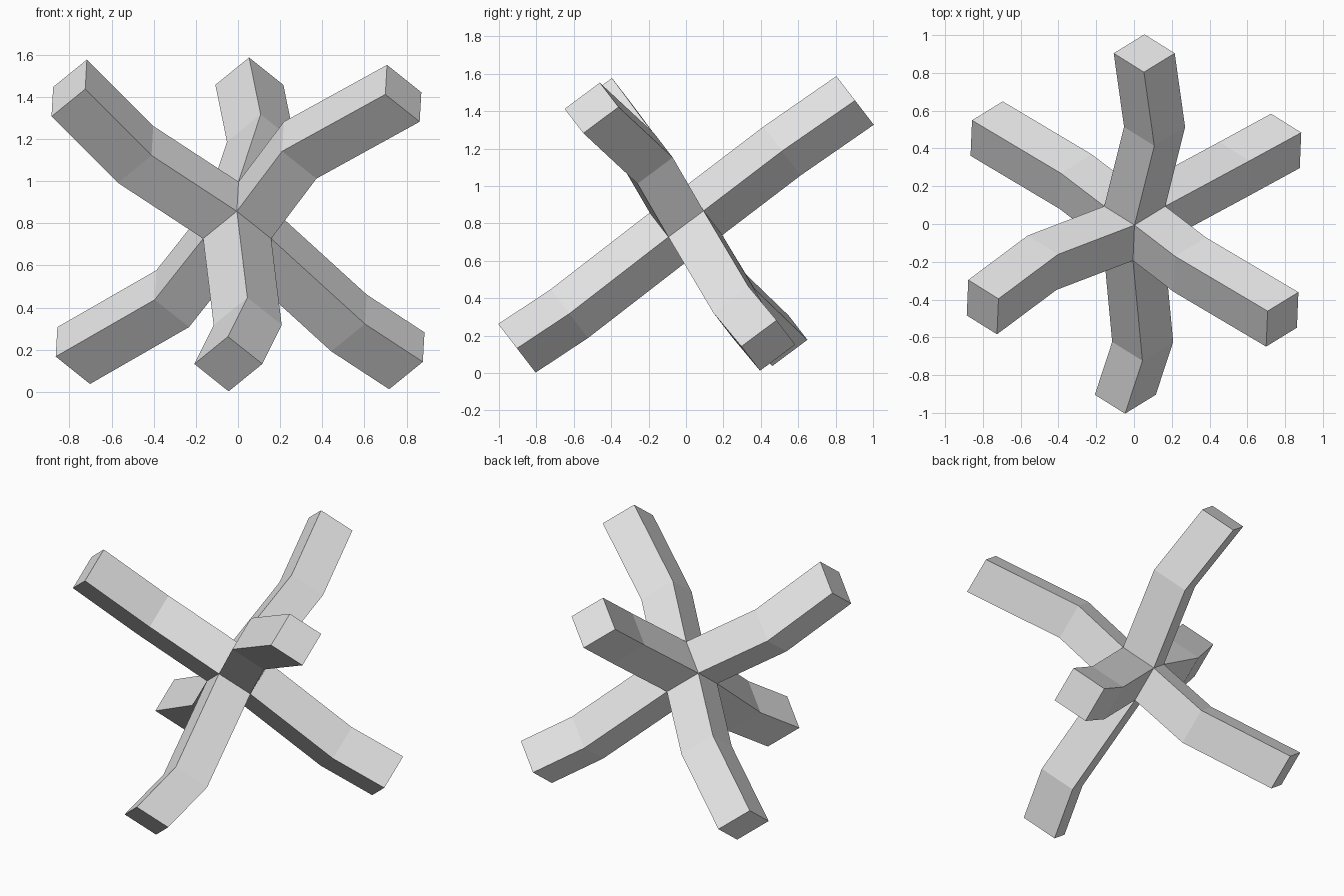
import bpy
import bmesh
from mathutils import Matrix, Vector

cube = bpy.data.objects.get("Cube")
if cube:
    bpy.data.objects.remove(cube, do_unlink=True)

# Single flat material
grey = bpy.data.materials.new("light grey")
grey.use_nodes = True
colour = (0.8, 0.8, 0.8, 1.0)
grey.diffuse_color = colour
grey.node_tree.nodes["Principled BSDF"].inputs["Base Color"].default_value = colour

# Edge vectors of the tilted hub
CENTRE = Vector((0, 0, 0.797))
FRONT = Vector((-0.008, -0.188, -0.14))
LEFT = Vector((-0.16, 0.10, -0.13))
RIGHT = Vector((0.163, 0.10, -0.13))

# Each arm: hub direction, offset of its bend, offset of its tip
ARMS = [
    (FRONT, (0.05, -0.53, -0.41), (-0.042, -0.81, -0.595)),
    (-FRONT, (0.105, 0.42, 0.32), (0.05, 0.81, 0.59)),
    (LEFT, (-0.23, 0.175, -0.29), (-0.70, 0.455, -0.56)),
    (-LEFT, (0.215, -0.165, 0.285), (0.705, -0.455, 0.555)),
    (RIGHT, (0.445, 0.24, -0.405), (0.72, 0.39, -0.585)),
    (-RIGHT, (-0.405, -0.155, 0.265), (-0.72, -0.39, 0.58)),
]


def extrude(bm, face, offset):
    """Extrude a face by an offset and return the new end face."""
    end = bmesh.ops.extrude_discrete_faces(bm, faces=[face])["faces"][0]
    bmesh.ops.translate(bm, verts=end.verts[:], vec=offset)
    return end


# Hub: a unit cube turned onto its corner
bm = bmesh.new()
axes = Matrix((FRONT, LEFT, RIGHT)).transposed().to_4x4()
bmesh.ops.create_cube(bm, size=1, matrix=Matrix.Translation(CENTRE) @ axes)
bm.normal_update()

# Arms: two sections from each hub face
hub_faces = [max(bm.faces, key=lambda f: f.normal.dot(arm[0])) for arm in ARMS]
for face, (_, bend, tip) in zip(hub_faces, ARMS):
    bend, tip = Vector(bend), Vector(tip)
    middle = extrude(bm, face, bend)
    extrude(bm, middle, tip - bend)

bmesh.ops.recalc_face_normals(bm, faces=bm.faces[:])
mesh = bpy.data.meshes.new("six_armed_cross")
bm.to_mesh(mesh)
bm.free()
mesh.materials.append(grey)
cross = bpy.data.objects.new("six_armed_cross", mesh)
bpy.context.collection.objects.link(cross)
